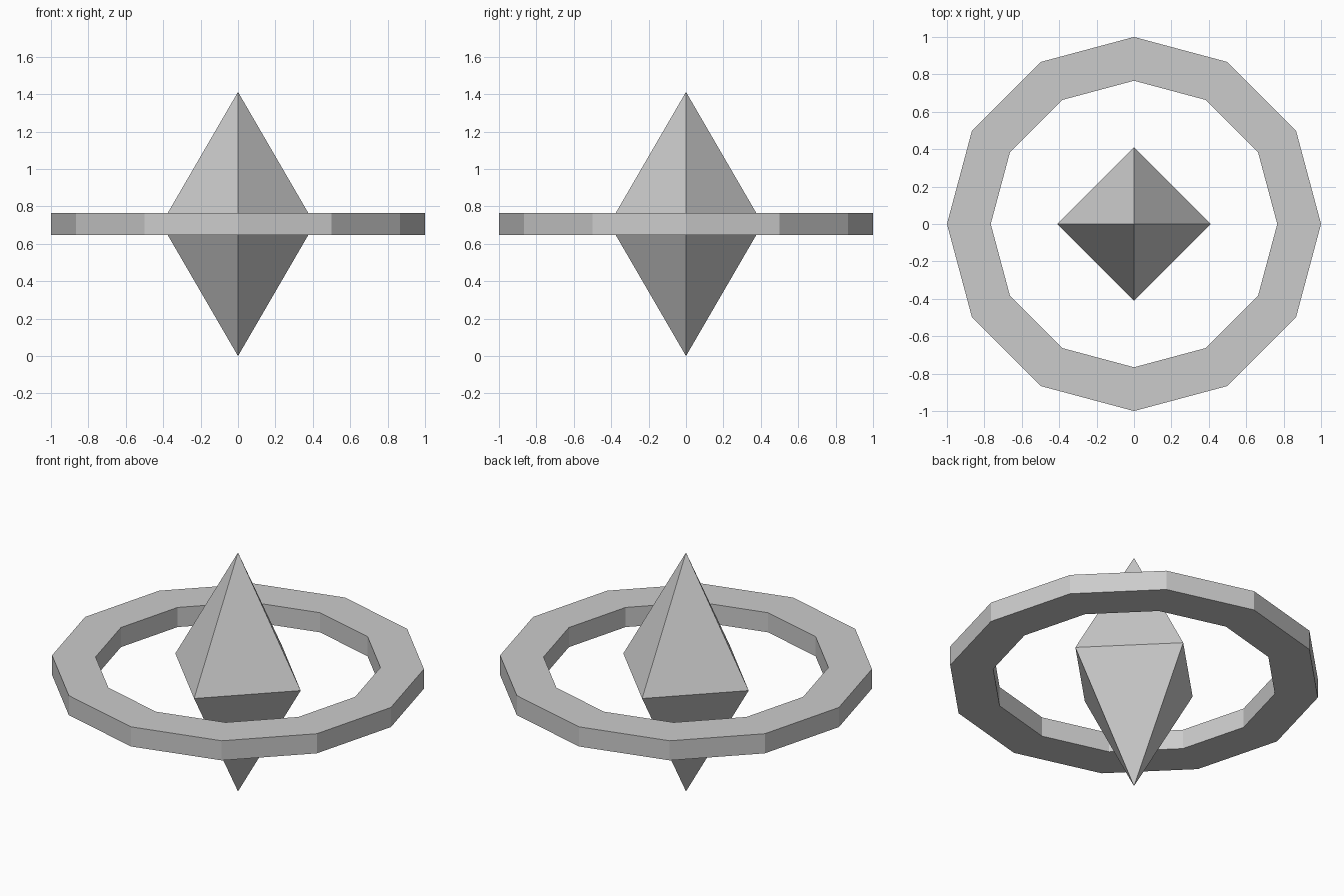
import bpy
import bmesh
from math import cos, sin, tau

cube = bpy.data.objects.get("Cube")
if cube:
    bpy.data.objects.remove(cube, do_unlink=True)

MID_Z = 0.706

grey = bpy.data.materials.new("grey")
grey.use_nodes = True
grey.diffuse_color = (0.6, 0.6, 0.6, 1)
grey.node_tree.nodes["Principled BSDF"].inputs["Base Color"].default_value = grey.diffuse_color


def circle(bm, radius, z, sides):
    return [bm.verts.new((radius * cos(tau * i / sides), radius * sin(tau * i / sides), z))
            for i in range(sides)]


def finish(bm, name):
    bmesh.ops.recalc_face_normals(bm, faces=bm.faces)
    mesh = bpy.data.meshes.new(name)
    bm.to_mesh(mesh)
    bm.free()
    mesh.materials.append(grey)
    obj = bpy.data.objects.new(name, mesh)
    obj.location.z = MID_Z
    bpy.context.collection.objects.link(obj)


# Four-sided double-pointed crystal
bm = bmesh.new()
waist = circle(bm, 0.41, 0, 4)
for tip_z in (-MID_Z, MID_Z):
    tip = bm.verts.new((0, 0, tip_z))
    for i in range(4):
        bm.faces.new((waist[i - 1], waist[i], tip))
finish(bm, "crystal")

# Twelve-sided flat ring, swept from a rectangular section
bm = bmesh.new()
section = [(1, -0.058), (1, 0.058), (0.766, 0.058), (0.766, -0.058)]
loops = [circle(bm, r, z, 12) for r, z in section]
for k in range(4):
    a, b = loops[k - 1], loops[k]
    for i in range(12):
        bm.faces.new((a[i - 1], a[i], b[i], b[i - 1]))
finish(bm, "ring")
